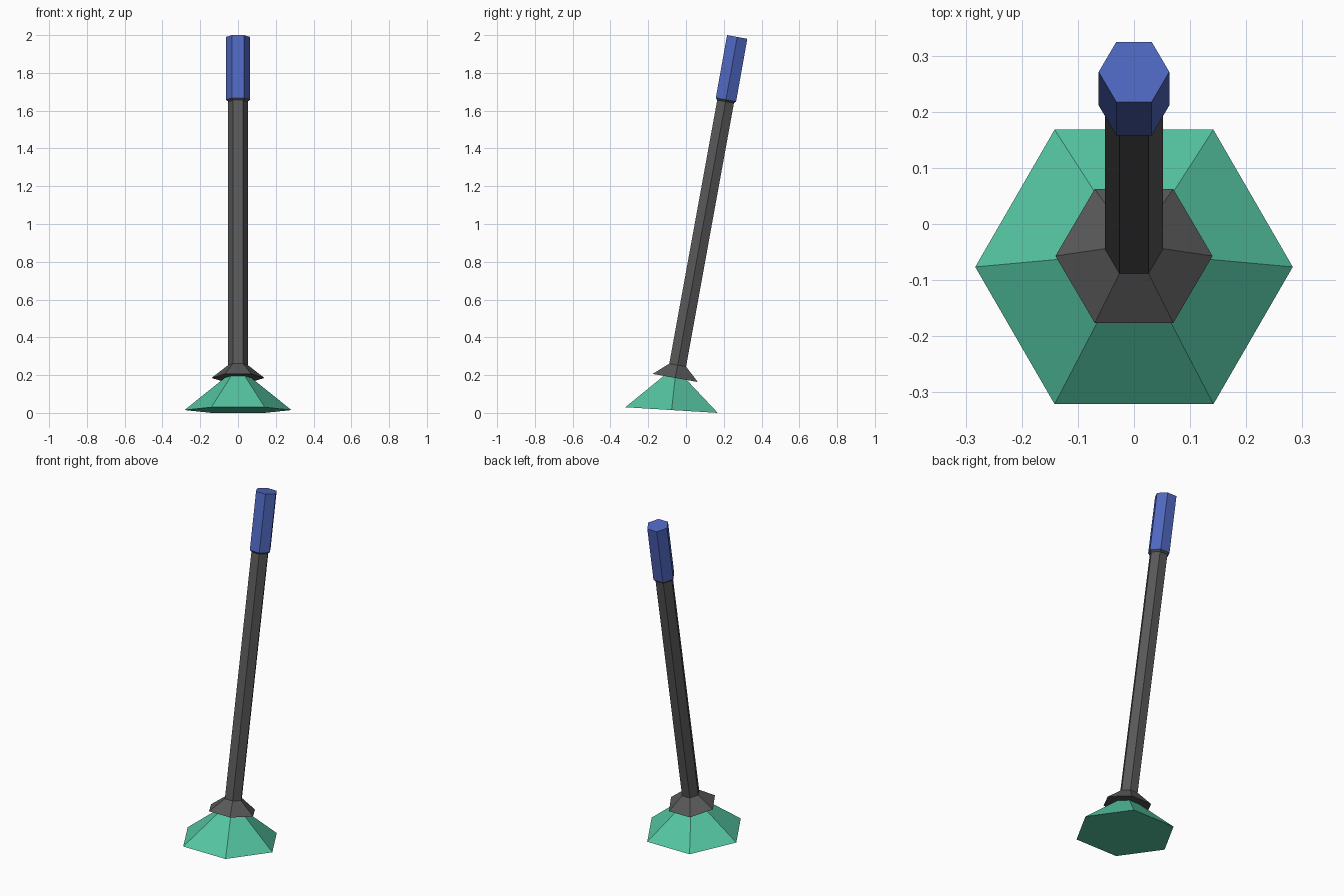
import bpy, bmesh
from math import sin, cos, radians

if "Cube" in bpy.data.objects:
    bpy.data.objects.remove(bpy.data.objects["Cube"])


def material(name, rgb):
    m = bpy.data.materials.new(name)
    m.diffuse_color = (*rgb, 1)
    m.use_nodes = True
    m.node_tree.nodes["Principled BSDF"].inputs["Base Color"].default_value = m.diffuse_color
    return m


def hex_loft(name, rings, mat):
    """Loft six-sided rings given as (y, z, tilt in degrees, radius)."""
    bm = bmesh.new()
    loops = []
    for y, z, tilt, r in rings:
        t = radians(tilt)
        loop = []
        for i in range(6):
            a = radians(60 * i)
            v = r * sin(a)
            loop.append(bm.verts.new((r * cos(a), y + v * cos(t), z - v * sin(t))))
        loops.append(loop)
    for low, high in zip(loops, loops[1:]):
        for i in range(6):
            j = (i + 1) % 6
            bm.faces.new((low[i], low[j], high[j], high[i]))
    bm.faces.new(loops[0][::-1])
    bm.faces.new(loops[-1])
    bmesh.ops.recalc_face_normals(bm, faces=bm.faces)
    me = bpy.data.meshes.new(name)
    bm.to_mesh(me)
    bm.free()
    me.materials.append(mat)
    ob = bpy.data.objects.new(name, me)
    bpy.context.collection.objects.link(ob)
    return ob


green = material("green", (0.09, 0.56, 0.36))
blue = material("blue", (0.08, 0.14, 0.54))
dark = material("dark_grey", (0.1, 0.1, 0.1))

# Wide cone resting almost flat on the ground
hex_loft("base_cone", [(-0.0765, 0.015, 3.5, 0.283),
                       (-0.057, 0.187, 10.2, 0.069)], green)

# Leaning shaft with a flared foot and a small flare under the grip
hex_loft("shaft", [(-0.057, 0.185, 10.2, 0.14),
                   (-0.044, 0.253, 10.2, 0.052),
                   (0.2095, 1.648, 10.2, 0.052),
                   (0.2115, 1.658, 10.2, 0.063)], dark)

# Grip at the top end
hex_loft("grip", [(0.2115, 1.658, 10.2, 0.063),
                  (0.271, 1.9903, 10.2, 0.063)], blue)
